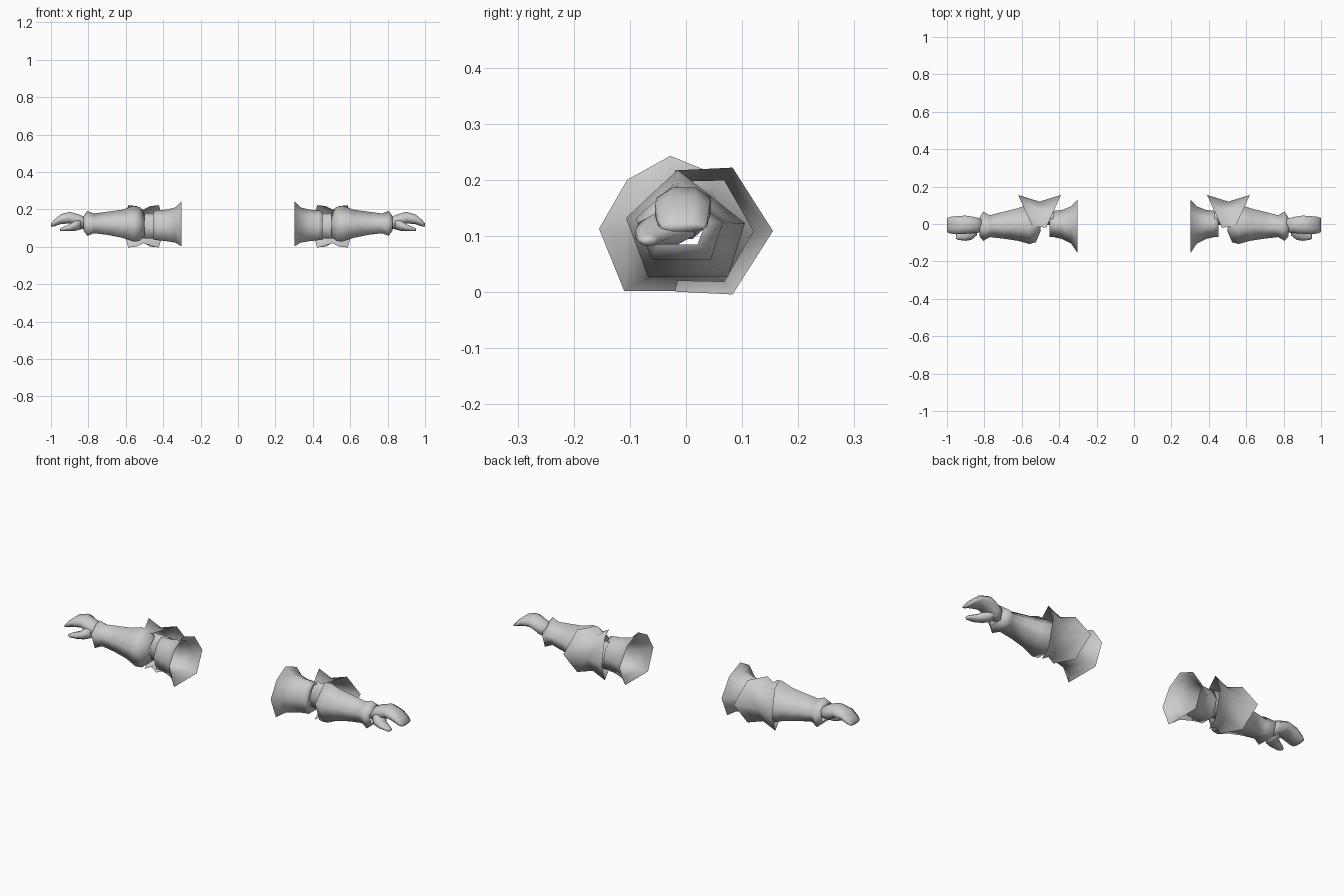
import bpy, bmesh, math

if "Cube" in bpy.data.objects:
    bpy.data.objects.remove(bpy.data.objects["Cube"])

steel = bpy.data.materials.new("light_grey")
steel.diffuse_color = (0.6, 0.6, 0.6, 1)
steel.use_nodes = True
steel.node_tree.nodes["Principled BSDF"].inputs["Base Color"].default_value = steel.diffuse_color


def loft(name, rings, closed=True, caps=(False, False)):
    """Skin a list of rings of (x, y, z) points, then mirror to the other arm."""
    bm = bmesh.new()
    rows = [[bm.verts.new(p) for p in r] for r in rings]
    n = len(rows[0])
    for a, b in zip(rows, rows[1:]):
        for i in range(n if closed else n - 1):
            j = (i + 1) % n
            bm.faces.new((a[i], a[j], b[j], b[i]))
    if caps[0]:
        bm.faces.new(rows[0][::-1])
    if caps[1]:
        bm.faces.new(rows[-1])
    bmesh.ops.recalc_face_normals(bm, faces=bm.faces)
    for f in bm.faces:
        f.smooth = True
    me = bpy.data.meshes.new(name)
    bm.to_mesh(me)
    bm.free()
    me.materials.append(steel)
    ob = bpy.data.objects.new(name, me)
    bpy.context.collection.objects.link(ob)
    ob.modifiers.new("other_arm", 'MIRROR')
    return ob


def fit(shape, x, y0, y1, z0, z1, slant=0):
    """Stretch a (y, z) outline into a box at x; slant leans the ring along y."""
    ys, zs = [p[0] for p in shape], [p[1] for p in shape]
    out = []
    for y, z in shape:
        yy = y0 + (y - min(ys)) / (max(ys) - min(ys)) * (y1 - y0)
        zz = z0 + (z - min(zs)) / (max(zs) - min(zs)) * (z1 - z0)
        out.append((x + slant * yy, yy, zz))
    return out


# Outlines
seven = [(-.155, .113), (-.105, .2), (-.028, .243), (.065, .205),
         (.13, .11), (.083, .002), (-.11, .002)]
five = [(-.015, .218), (-.107, .132), (-.068, .028), (.075, .028), (.105, .123)]
oval = [(math.cos(a), math.sin(a)) for a in (i * math.pi / 4 + .39 for i in range(8))]

# Flared upper sleeve, hollow
loft("upper_sleeve", [fit(seven, *r) for r in (
    (.302, -.155, .13, .002, .243), (.335, -.105, .095, .022, .21),
    (.385, -.08, .075, .03, .198), (.43, -.07, .07, .035, .195),
    (.452, -.07, .07, .035, .19), (.447, -.03, .06, .055, .17))])

# Thin arm inside the elbow
loft("elbow_joint", [fit(seven, x, -.005, .08, .045, .18) for x in (.43, .475, .52)])

# Five-sided forearm with flared wrist
loft("forearm", [fit(five, *r) for r in (
    (.50, -.04, .075, .06, .175), (.525, -.098, .09, .03, .212),
    (.56, -.107, .105, .028, .218), (.62, -.09, .085, .048, .198),
    (.70, -.078, .065, .064, .187), (.77, -.07, .047, .072, .178),
    (.806, -.09, .066, .058, .192), (.825, -.067, .035, .085, .165))])

# Scalloped elbow guard, open towards the front
guard = []
for side, spread in ((-1, 1), (0, 0), (1, 1)):
    if spread:
        pts = [(.035, -.02, .108), (.082, .083, .113), (.114, .155, 0)]
    else:
        pts = [(0, -.015, .088), (0, .068, .09), (0, .12, 0)]
    half = [(.505 + side * d, y, .109 + h) for d, y, h in pts]
    guard.append(half + [(x, y, .218 - z) for x, y, z in half[1::-1]])
loft("elbow_guard", guard, closed=False)

# Mitten hand, curling down at the fingertips
loft("hand", [fit(oval, *r) for r in (
    (.81, -.045, .025, .095, .155), (.85, -.048, .037, .095, .172),
    (.90, -.052, .045, .125, .187), (.95, -.055, .042, .12, .172),
    (.985, -.05, .038, .108, .143), (1.0, -.043, .032, .108, .124))],
    caps=(True, True))

# Thumb and lower palm
loft("thumb", [fit(oval, *r) for r in (
    (.84, -.06, .02, .093, .145), (.87, -.085, .015, .085, .14),
    (.90, -.09, -.03, .085, .12), (.94, -.085, -.05, .083, .104),
    (.953, -.078, -.058, .086, .097))], caps=(True, True))
